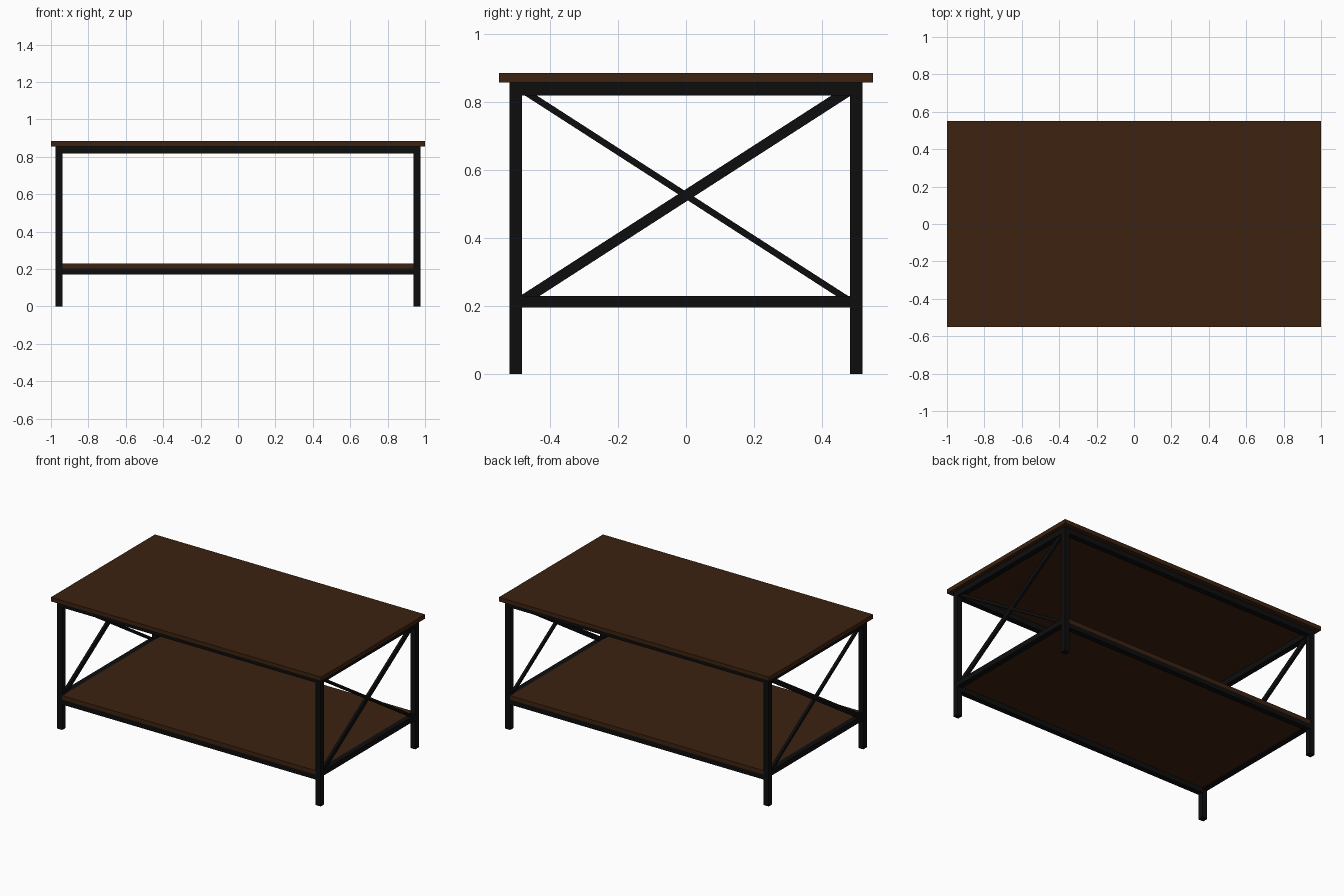
import bpy, math

if "Cube" in bpy.data.objects:
    bpy.data.objects.remove(bpy.data.objects["Cube"])


def material(name, rgb):
    m = bpy.data.materials.new(name)
    m.diffuse_color = (*rgb, 1)
    m.use_nodes = True
    m.node_tree.nodes["Principled BSDF"].inputs["Base Color"].default_value = m.diffuse_color
    return m


WOOD = material("dark brown wood", (0.046, 0.016, 0.005))
METAL = material("black metal", (0.004, 0.004, 0.004))


def box(name, center, size, mat, tilt=0.0):
    bpy.ops.mesh.primitive_cube_add(size=1, location=center, rotation=(tilt, 0, 0))
    ob = bpy.context.object
    ob.name = name
    ob.scale = size
    ob.data.materials.append(mat)
    return ob


W = 0.037               # square tube width
LX, LY = 0.957, 0.5     # leg centres
TOP = 0.856             # underside of table top
IX, IY = 2 * LX - W, 2 * LY - W   # clear spans between legs

# Wooden table top and lower shelf
box("table_top", (0, 0, (TOP + 0.884) / 2), (2, 1.1, 0.884 - TOP), WOOD)
box("lower_shelf", (0, 0, 0.2165), (IX, 2 * LY + W, 0.027), WOOD)

# Long rails under the top and the shelf
for label, s in (("front", -1), ("back", 1)):
    box(label + "_top_rail", (0, s * LY, TOP - W / 2), (IX, W, W), METAL)
    box(label + "_shelf_rail", (0, s * LY, 0.203 - 0.0165), (IX, W, 0.033), METAL)

# End frames: legs, short rails and crossed braces
z0, z1 = 0.215, 0.835
dy, dz = IY, z1 - z0
length, angle = math.hypot(dy, dz), math.atan2(dz, dy)
for label, s in (("left", -1), ("right", 1)):
    x = s * LX
    for end, t in (("front", -1), ("back", 1)):
        box(f"{label}_{end}_leg", (x, t * LY, TOP / 2), (W, W, TOP), METAL)
    box(label + "_top_rail", (x, 0, TOP - W / 2), (W, IY, W), METAL)
    box(label + "_shelf_rail", (x, 0, 0.2125), (W, IY, 0.035), METAL)
    zc = (z0 + z1) / 2
    box(label + "_wide_brace", (x, 0, zc), (0.016, length, 0.031), METAL, angle)
    box(label + "_thin_brace", (x, 0, zc), (0.017, length, 0.019), METAL, -angle)
